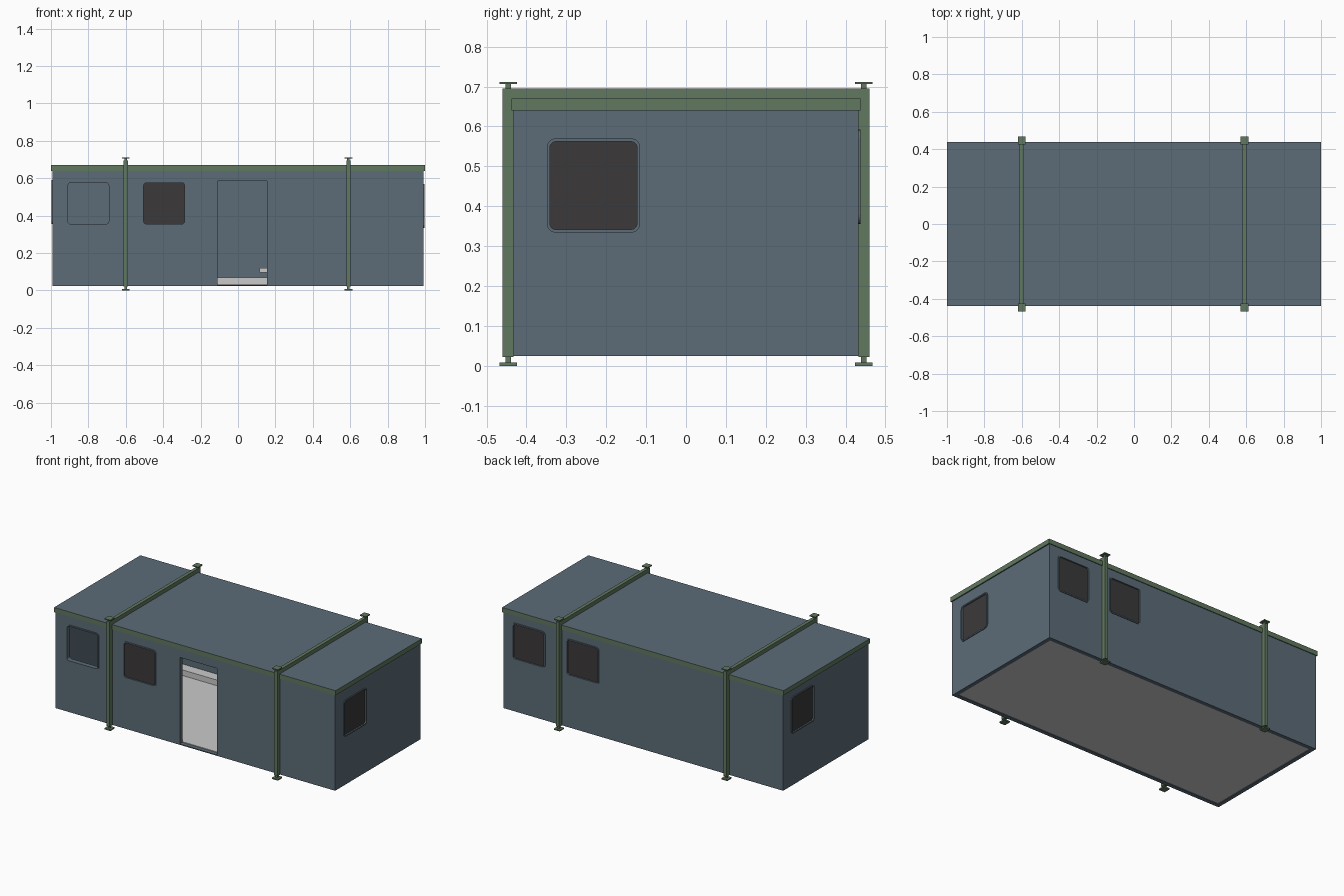
import bpy, bmesh, math
from mathutils import Matrix, Vector

cube = bpy.data.objects.get("Cube")
if cube:
    bpy.data.objects.remove(cube, do_unlink=True)


def material(name, hex_code):
    def linear(i):
        c = int(hex_code[i:i + 2], 16) / 255
        return c / 12.92 if c <= 0.04045 else ((c + 0.055) / 1.055) ** 2.4
    rgba = [linear(i) for i in (0, 2, 4)] + [1]
    m = bpy.data.materials.new(name)
    m.use_nodes = True
    m.diffuse_color = rgba
    m.node_tree.nodes["Principled BSDF"].inputs["Base Color"].default_value = rgba
    return m


BLUE = material("slate_blue", "5c6c77")
GREEN = material("sage_green", "617860")
GLASS = material("dark_glass", "3b3939")
LIGHT = material("light_grey", "cacaca")


def finish(name, bm, *mats):
    bmesh.ops.recalc_face_normals(bm, faces=bm.faces)
    mesh = bpy.data.meshes.new(name)
    bm.to_mesh(mesh)
    bm.free()
    for m in mats:
        mesh.materials.append(m)
    obj = bpy.data.objects.new(name, mesh)
    bpy.context.collection.objects.link(obj)
    return obj


def box(name, low, high, *mats):
    low, high = Vector(low), Vector(high)
    bm = bmesh.new()
    bmesh.ops.create_cube(bm, size=1, matrix=Matrix.Translation((low + high) / 2)
                          @ Matrix.Diagonal((*(high - low), 1)))
    return finish(name, bm, *mats)


def rounded(width, height, radius, steps=5):
    """Outline of a rounded rectangle."""
    points = []
    for corner, (sx, sz) in enumerate([(1, 1), (-1, 1), (-1, -1), (1, -1)]):
        for i in range(steps + 1):
            a = (corner + i / steps) * math.pi / 2
            points.append((sx * (width / 2 - radius) + radius * math.cos(a),
                           sz * (height / 2 - radius) + radius * math.sin(a)))
    return points


def loft(name, rings, matrix, hollow, mat):
    """Join (outline, outward depth) rings into a plate or a hollow frame."""
    bm = bmesh.new()
    loops = [[bm.verts.new(matrix @ Vector((u, -d, z))) for u, z in pts] for pts, d in rings]
    pairs = list(zip(loops, loops[1:]))
    if hollow:
        pairs.append((loops[-1], loops[0]))
    else:
        bm.faces.new(loops[0])
        bm.faces.new(loops[-1])
    for a, b in pairs:
        for i in range(len(a)):
            j = (i + 1) % len(a)
            bm.faces.new((a[i], a[j], b[j], b[i]))
    return finish(name, bm, mat)


def cut(target, cutter):
    mod = target.modifiers.new("opening", 'BOOLEAN')
    mod.operation = 'DIFFERENCE'
    mod.solver = 'EXACT'
    mod.object = cutter
    bpy.context.view_layer.objects.active = target
    bpy.ops.object.modifier_apply(modifier=mod.name)
    bpy.data.objects.remove(cutter, do_unlink=True)


# Wall shell
X, Y, T = 0.993, 0.433, 0.026
BASE, EAVE, TOP = 0.024, 0.64, 0.67
walls = box("walls", (-X, -Y, BASE), (X, Y, EAVE), BLUE)
cut(walls, box("room_cutter", (T - X, T - Y, 0), (X - T, Y - T, 1), BLUE))
cut(walls, box("door_cutter", (-0.11, -0.6, 0.03), (0.155, -0.3, 0.585), BLUE))

# Windows: wall name, turn, wall distance, then (sideways, height, glazed)
window_walls = [
    ("front", 0, Y, [(-0.80, 0.466, False), (-0.395, 0.466, True)]),
    ("left", 90, X, [(-0.232, 0.452, True)]),
    ("back", 180, Y, [(-0.813, 0.474, True), (-0.43, 0.474, True)]),
    ("right", 270, X, [(-0.237, 0.474, True)]),
]
outer = rounded(0.234, 0.236, 0.022)
inner = rounded(0.218, 0.22, 0.014)
for side, turn, distance, windows in window_walls:
    for number, (u, z, glazed) in enumerate(windows, 1):
        place = Matrix.Rotation(math.radians(turn), 4, 'Z') @ Matrix.Translation((u, -distance, z))
        label = f"{side}_window_{number}"
        cut(walls, loft(label + "_cutter", [(inner, -0.1), (inner, 0.1)], place, False, BLUE))
        loft(label + "_frame", [(outer, -0.001), (outer, 0.005), (inner, 0.005), (inner, -0.001)],
             place, True, BLUE)
        if glazed:
            loft(label + "_glass", [(inner, -0.01), (inner, -0.004)], place, False, GLASS)

# Roof slab with green fascia edges
roof = box("roof", (-1, -0.438, EAVE), (1, 0.438, TOP), BLUE, GREEN)
for face in roof.data.polygons:
    face.material_index = 0 if abs(face.normal.z) > 0.5 else 1

# Floor, raised ledge along the back and a small wall block
box("floor", (T - X, T - Y, 0.027), (X - T, Y - T, 0.034), LIGHT)
box("back_ledge", (T - X, 0.34, 0.034), (X - T, Y - T, 0.07), LIGHT)
box("wall_block", (0.115, 0.38, 0.095), (0.2, Y - T, 0.12), LIGHT)

# Clamping frames: posts with end plates, joined by beams over the roof
for side, x in (("right", -0.6), ("left", 0.59)):
    box(f"{side}_roof_beam", (x - 0.011, -0.44, TOP), (x + 0.011, 0.44, 0.695), GREEN)
    for end, s in (("front", -1), ("back", 1)):
        y = s * 0.446
        label = f"{side}_{end}"
        for part, half_x, half_y, low, high in (
                ("post", 0.011, 0.014, 0.022, 0.695),
                ("lower_neck", 0.007, 0.007, 0.007, 0.022),
                ("foot_plate", 0.021, 0.022, 0, 0.008),
                ("upper_neck", 0.007, 0.007, 0.695, 0.707),
                ("head_plate", 0.021, 0.022, 0.706, 0.712)):
            box(f"{label}_{part}", (x - half_x, y - half_y, low), (x + half_x, y + half_y, high), GREEN)
